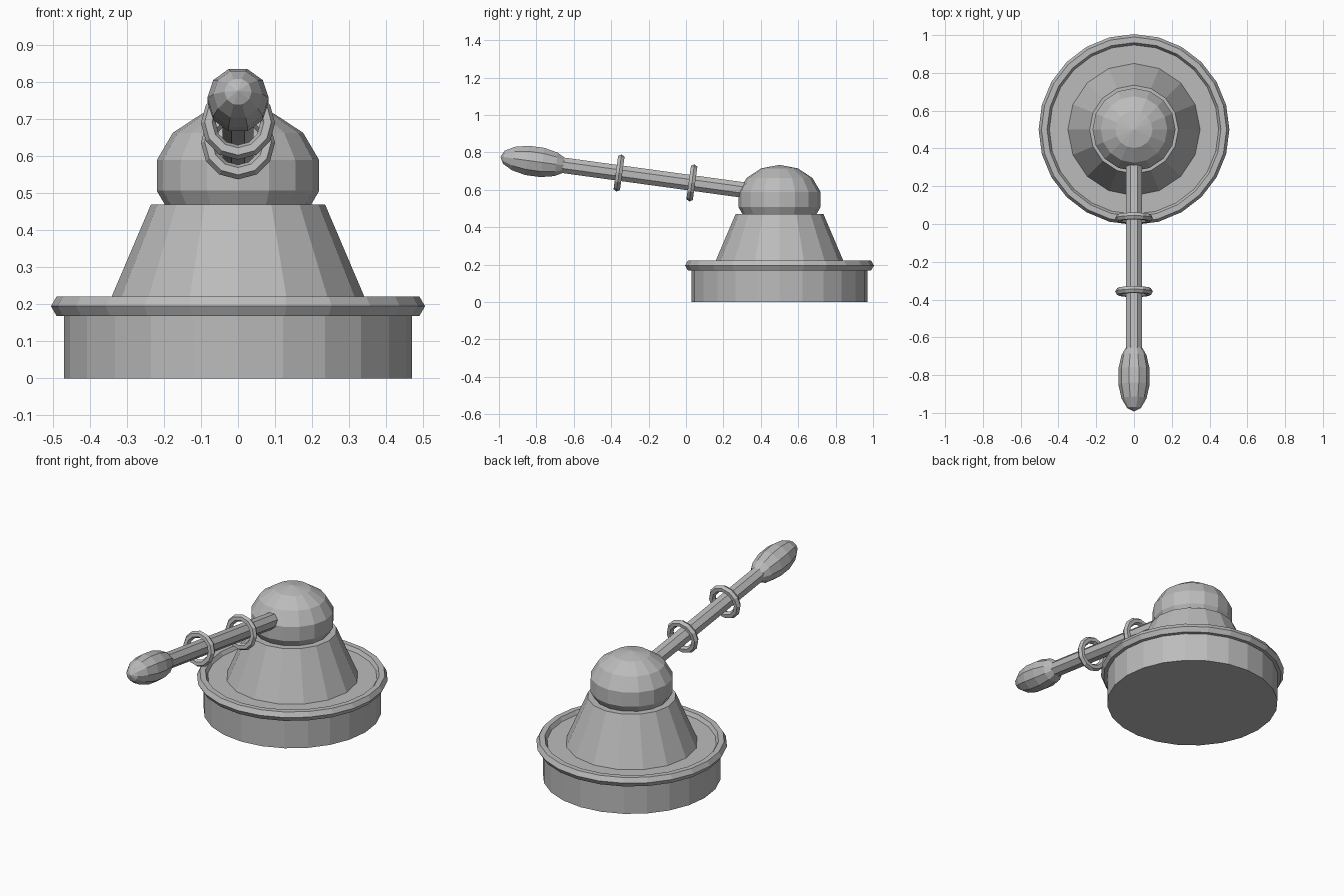
import bpy
import bmesh
from math import cos, sin, tau, radians
from mathutils import Matrix, Vector

cube = bpy.data.objects.get("Cube")
if cube:
    bpy.data.objects.remove(cube, do_unlink=True)

metal = bpy.data.materials.new("plain grey")
metal.use_nodes = True
GREY = (0.5, 0.5, 0.5, 1)
metal.diffuse_color = GREY
metal.node_tree.nodes["Principled BSDF"].inputs["Base Color"].default_value = GREY


def finish(name, bm, matrix):
    """Turn a bmesh into a flat shaded object."""
    bmesh.ops.recalc_face_normals(bm, faces=bm.faces)
    mesh = bpy.data.meshes.new(name)
    bm.to_mesh(mesh)
    bm.free()
    mesh.materials.append(metal)
    obj = bpy.data.objects.new(name, mesh)
    obj.matrix_world = matrix
    bpy.context.collection.objects.link(obj)
    return obj


def frustum(name, sides, r_low, r_high, depth, matrix, turn=0):
    bm = bmesh.new()
    bmesh.ops.create_cone(bm, cap_ends=True, segments=sides, radius1=r_low,
                          radius2=r_high, depth=depth,
                          matrix=Matrix.Translation((0, 0, depth / 2)) @ Matrix.Rotation(turn, 4, 'Z'))
    return finish(name, bm, matrix)


def ellipsoid(name, sides, rings, radius, half_length, matrix, turn=0):
    bm = bmesh.new()
    bmesh.ops.create_uvsphere(bm, u_segments=sides, v_segments=rings, radius=1)
    bmesh.ops.transform(bm, verts=bm.verts, matrix=Matrix.Rotation(turn, 4, 'Z')
                        @ Matrix.Diagonal((radius, radius, half_length, 1)))
    return finish(name, bm, matrix)


def ring(name, sides, major, minor, matrix):
    """Hoop with a hexagonal section."""
    bm = bmesh.new()
    loops = []
    for i in range(sides):
        a = tau * i / sides
        loops.append([bm.verts.new(((major + minor * cos(tau * j / 6)) * cos(a),
                                    (major + minor * cos(tau * j / 6)) * sin(a),
                                    minor * sin(tau * j / 6))) for j in range(6)])
    for i in range(sides):
        p, q = loops[i], loops[(i + 1) % sides]
        for j in range(6):
            k = (j + 1) % 6
            bm.faces.new((p[j], q[j], q[k], p[k]))
    return finish(name, bm, matrix)


def at(z):
    return Matrix.Translation((0, 0.5, z))


# Round base with its rim, cone and dome
frustum("base", 24, 0.47, 0.47, 0.2, at(0))
ring("base_rim", 24, 0.475, 0.03, at(0.195))
frustum("cone_body", 16, 0.35, 0.235, 0.27, at(0.2))
ellipsoid("dome", 16, 7, 0.225, 0.185, at(0.548))

# Lever frame: local z runs along the lever, out to the front and slightly up
TILT = radians(90 - 7.8)
lever = Matrix.Translation((0, 0.4, 0.586)) @ Matrix.Rotation(TILT, 4, 'X')


def along(distance):
    return lever @ Matrix.Translation(Vector((0, 0, distance)))


# Lever rod, two hoops and the grip
frustum("lever_rod", 8, 0.045, 0.045, 1.16, lever, tau / 16)
for label, distance in (("inner", 0.372), ("outer", 0.765)):
    ring(label + "_lever_ring", 12, 0.08, 0.02, along(distance))
ellipsoid("lever_grip", 10, 7, 0.085, 0.185, along(1.22), tau / 4)
